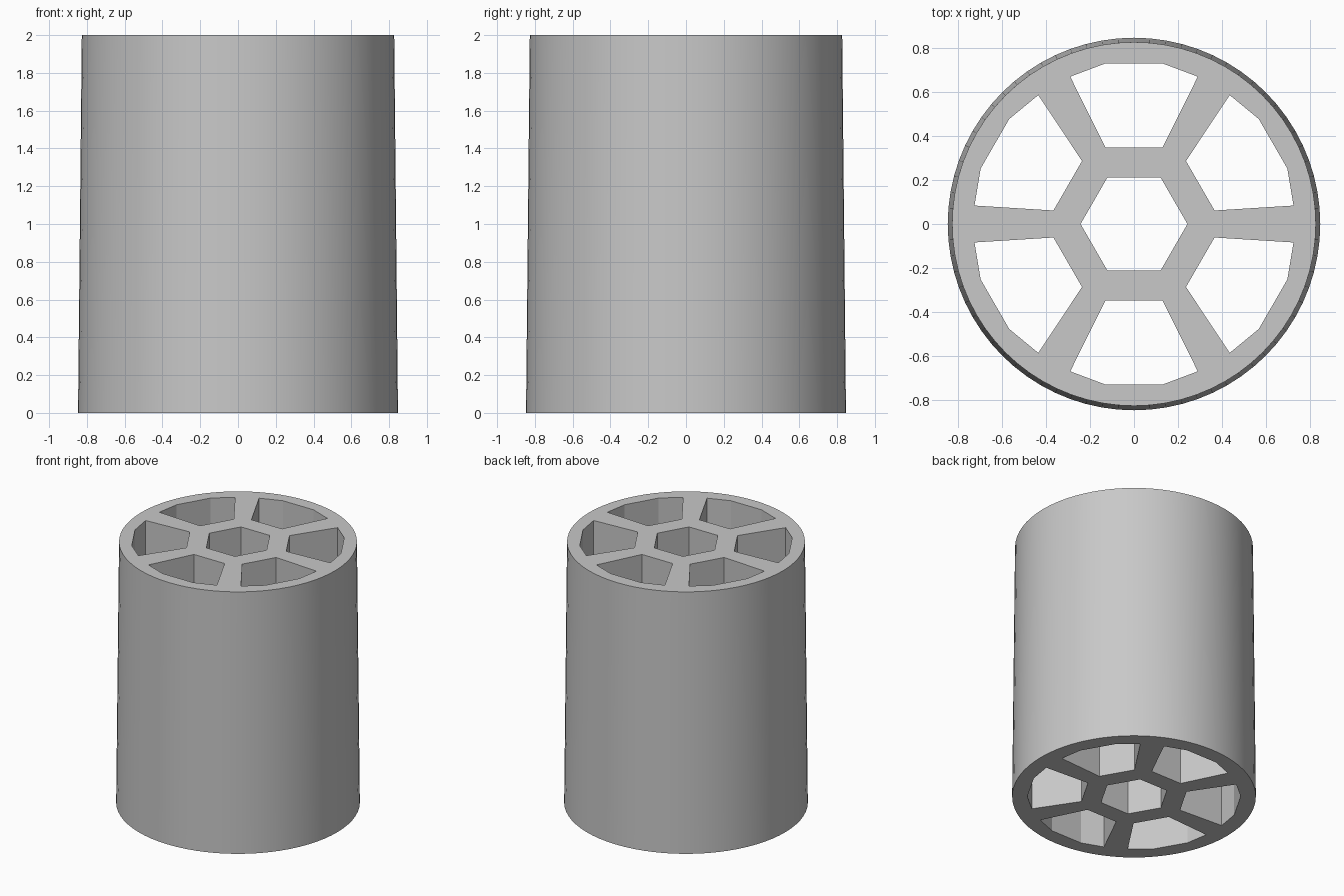
import bpy, bmesh, math
from mathutils import Matrix, Vector

cube = bpy.data.objects.get("Cube")
if cube:
    bpy.data.objects.remove(cube, do_unlink=True)

HEIGHT = 2.0
BOTTOM_RADIUS, TOP_RADIUS = 0.847, 0.827
SEGMENTS = 72

# Single plain grey material
grey = bpy.data.materials.new("plain grey")
grey.use_nodes = True
colour = (0.58, 0.58, 0.58, 1.0)
grey.diffuse_color = colour
grey.node_tree.nodes["Principled BSDF"].inputs["Base Color"].default_value = colour


def ring(radius, sides):
    """Points of a regular polygon, anticlockwise."""
    return [Vector((radius * math.cos(math.tau * i / sides),
                    radius * math.sin(math.tau * i / sides), 0)) for i in range(sides)]


def add_wall(bm, lower, upper):
    """Side faces between two closed outlines; returns their rim edges."""
    low = [bm.verts.new((p.x, p.y, 0)) for p in lower]
    high = [bm.verts.new((p.x, p.y, HEIGHT)) for p in upper]
    rims = ([], [])
    for i in range(len(low)):
        j = (i + 1) % len(low)
        bm.faces.new((low[i], low[j], high[j], high[i]))
        rims[0].append(bm.edges.get((low[i], low[j])))
        rims[1].append(bm.edges.get((high[i], high[j])))
    return rims


bm = bmesh.new()

# Tapered outer wall and hexagonal central bore
walls = [add_wall(bm, ring(BOTTOM_RADIUS, SEGMENTS), ring(TOP_RADIUS, SEGMENTS))]
bore = ring(0.243, 6)
walls.append(add_wall(bm, bore, bore))

# Six straight channels between the spokes
half = [(0.13, 0.348), (0.29, 0.67), (0.13, 0.73)]
channel = [Vector((x, y, 0)) for x, y in half]
channel += [Vector((-x, y, 0)) for x, y in reversed(half)]
for k in range(6):
    turn = Matrix.Rotation(k * math.tau / 6, 3, "Z")
    outline = [turn @ p for p in channel]
    walls.append(add_wall(bm, outline, outline))

# Flat spoked caps at both ends
for end, normal in ((0, (0, 0, -1)), (1, (0, 0, 1))):
    edges = [e for rims in walls for e in rims[end]]
    bmesh.ops.triangle_fill(bm, edges=edges, use_beauty=True, normal=normal)

bmesh.ops.recalc_face_normals(bm, faces=bm.faces)
mesh = bpy.data.meshes.new("spoked_cylinder")
bm.to_mesh(mesh)
bm.free()
mesh.materials.append(grey)

body = bpy.data.objects.new("spoked_cylinder", mesh)
bpy.context.collection.objects.link(body)

# Smooth outer wall, crisp rims and channel corners
bpy.ops.object.select_all(action="DESELECT")
body.select_set(True)
bpy.context.view_layer.objects.active = body
bpy.ops.object.shade_smooth_by_angle(angle=math.radians(15))
